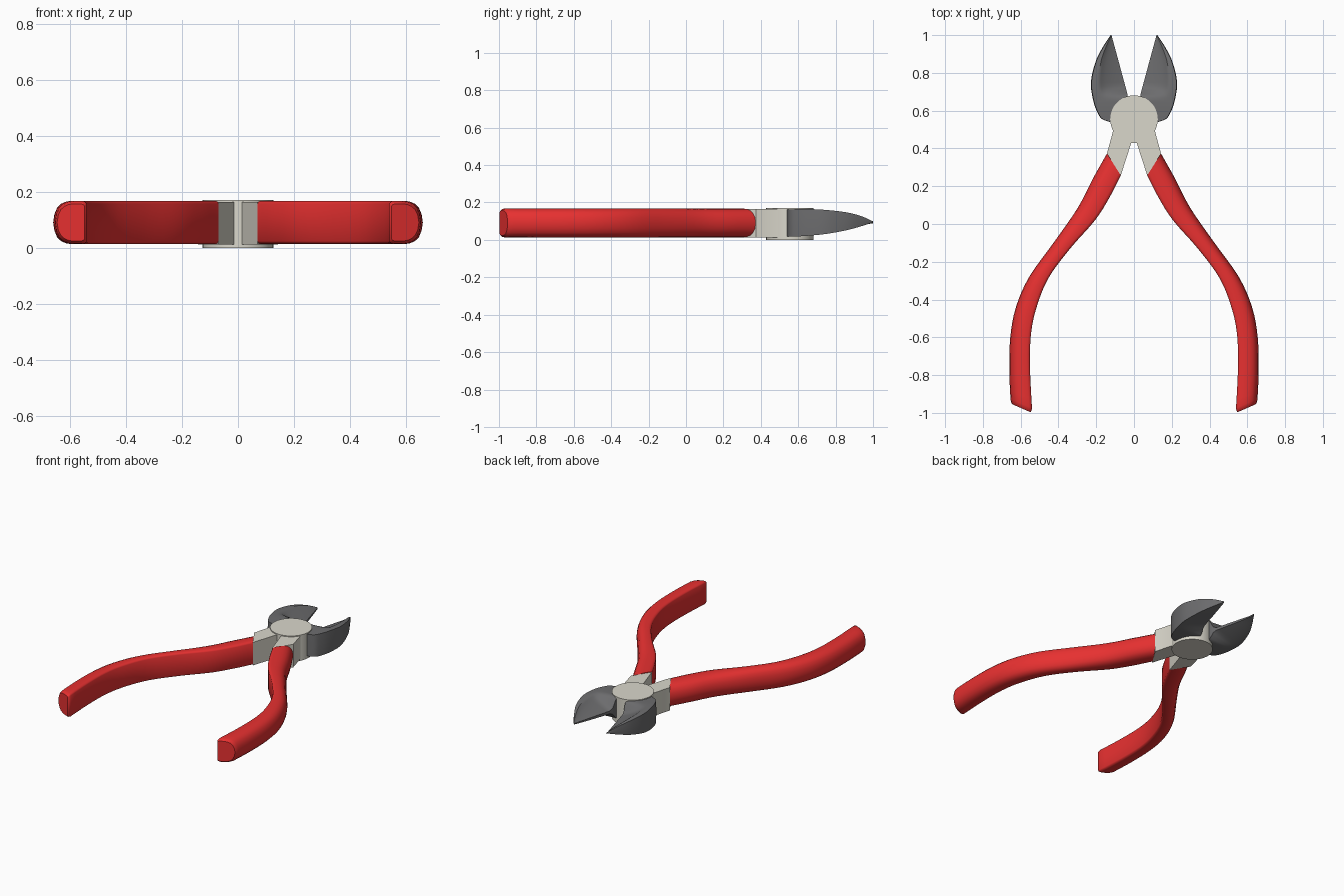
import bpy, bmesh, math
from mathutils import Vector

if "Cube" in bpy.data.objects:
    bpy.data.objects.remove(bpy.data.objects["Cube"])


def material(name, rgb):
    m = bpy.data.materials.new(name)
    m.diffuse_color = (*rgb, 1)
    m.use_nodes = True
    m.node_tree.nodes["Principled BSDF"].inputs["Base Color"].default_value = m.diffuse_color
    return m


RED = material("red_grip", (0.8, 0.03, 0.03))
STEEL = material("dark_steel", (0.15, 0.15, 0.155))
IVORY = material("ivory", (0.7, 0.68, 0.6))


def spline(keys, n):
    """Catmull-Rom points through keys, n steps per span."""
    k = [Vector(p) for p in keys]
    k = [2 * k[0] - k[1]] + k + [2 * k[-1] - k[-2]]
    out = []
    for i in range(1, len(k) - 2):
        a, b, c, d = k[i - 1:i + 3]
        for j in range(n):
            t = j / n
            out.append(0.5 * (2 * b + (c - a) * t + (2 * a - 5 * b + 4 * c - d) * t * t
                              + (3 * b - a - 3 * c + d) * t ** 3))
    return out + [k[-2]]


def loft(name, rings, mat, mirror=False, angle=30):
    """Skin closed rings, cap both ends."""
    bm = bmesh.new()
    loops = [[bm.verts.new(p) for p in r] for r in rings]
    for a, b in zip(loops, loops[1:]):
        for i in range(len(a)):
            j = (i + 1) % len(a)
            bm.faces.new((a[i], a[j], b[j], b[i]))
    bm.faces.new(loops[0][::-1])
    bm.faces.new(loops[-1])
    bmesh.ops.remove_doubles(bm, verts=bm.verts, dist=1e-5)
    bmesh.ops.recalc_face_normals(bm, faces=bm.faces)
    me = bpy.data.meshes.new(name)
    bm.to_mesh(me)
    bm.free()
    me.materials.append(mat)
    ob = bpy.data.objects.new(name, me)
    bpy.context.collection.objects.link(ob)
    bpy.ops.object.select_all(action='DESELECT')
    ob.select_set(True)
    bpy.context.view_layer.objects.active = ob
    bpy.ops.object.shade_smooth_by_angle(angle=math.radians(angle))
    if mirror:
        ob.modifiers.new("mirror", 'MIRROR').use_axis[0] = True
    return ob


def prism(name, pts, z0, z1, mat):
    return loft(name, [[(x, y, z) for x, y in pts] for z in (z0, z1)], mat)


# Pivot disc
disc = [(0.126 * math.cos(a), 0.555 + 0.126 * math.sin(a))
        for a in (2 * math.pi * i / 48 for i in range(48))]
prism("pivot_disc", disc, 0.0, 0.17, IVORY)

# Crossed arms under the disc
half = [(0.012, 0.437), (0.07, 0.257), (0.143, 0.373), (0.106, 0.51), (0.12, 0.58), (0.05, 0.665)]
prism("arms", half + [(-x, y) for x, y in reversed(half)], 0.012, 0.164, IVORY)

# Handles: flat inside, rounded outside, swept between outer and inner rails (xo, yo, xi, yi)
rails = spline([(.143, .373, .07, .257), (.215, .245, .13, .14), (.298, .085, .206, .02),
                (.43, -.105, .338, -.13), (.555, -.28, .455, -.29), (.625, -.44, .52, -.455),
                (.655, -.6, .547, -.6), (.66, -.78, .55, -.78), (.654, -.925, .54, -.975)], 4)
lower = [(0, -.86), (.04, -.95), (.14, -1), (.4, -1), (.58, -.96), (.74, -.86),
         (.87, -.68), (.96, -.38)]
section = lower + [(1, 0)] + [(w, -z) for w, z in reversed(lower)]


def grip_ring(r, dy=0, s=1.0):
    o, i = Vector(r[:2]), Vector(r[2:])
    ring = []
    for w, z in section:
        p = i.lerp(o, 0.5 + (w - 0.5) * s)
        ring.append((p.x, p.y + dy, 0.0905 + 0.0775 * z * s))
    return ring


rings = [grip_ring(r) for r in rails]
rings += [grip_ring(rails[-1], -0.015, 0.96), grip_ring(rails[-1], -0.025, 0.86)]
loft("handle", rings, RED, mirror=True, angle=40)


# Jaws: rows (y, outer x, top z, bottom z), hollow-ground towards the cutting edge
def smooth(t):
    t = max(0, min(1, t))
    return t * t * (3 - 2 * t)


rows = spline([(.54, .125, .163, .018), (.555, .165, .163, .018), (.585, .188, .164, .018),
               (.65, .212, .165, .022), (.75, .225, .16, .032), (.86, .2, .147, .052),
               (.94, .16, .126, .074), (1.0, .121, .099, .093)], 5)
N = 14
rings = []
for y, xo, zt, zb in rows:
    xi = min(0.035 + max(0, y - 0.69) * 0.272, xo - 0.001)
    edge = 0.09
    on = smooth((y - 0.672) / 0.05)
    top, bot = [], []
    for k in range(N + 1):
        u = k / N
        x = xo + (xi - xo) * u
        h = max(0, (u - 0.24) / 0.76) ** 0.75 * on
        top.append((x, y, zt + (edge + 0.004 - zt) * h))
        bot.append((x, y, zb + (edge - 0.004 - zb) * u ** 1.5 * on * 0.8))
    bulge = (xo + 0.003, y, (zt + zb) / 2)
    rings.append(top + bot[::-1] + [bulge])
loft("jaw", rings, STEEL, mirror=True, angle=35)
